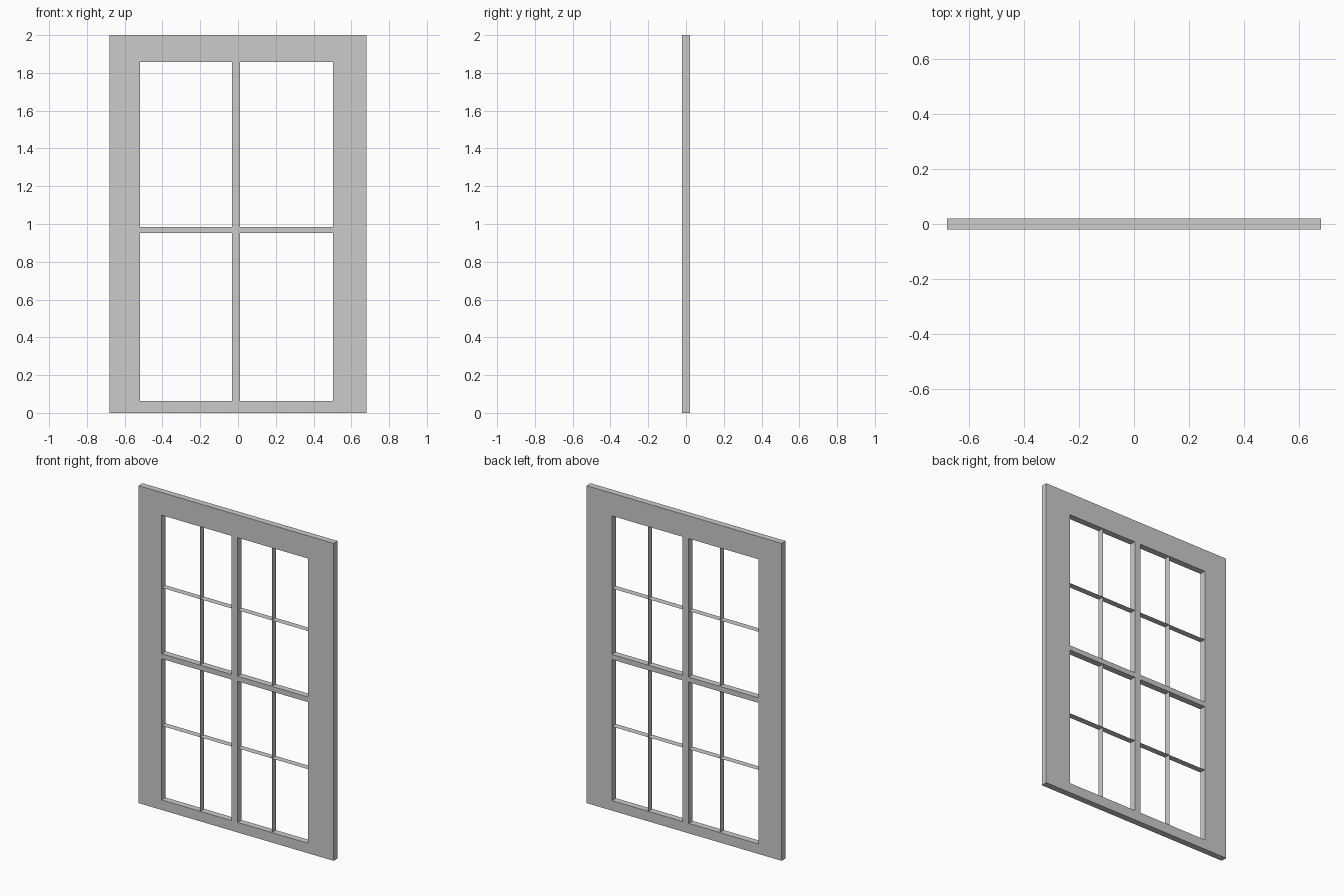
import bpy
import bmesh

if "Cube" in bpy.data.objects:
    bpy.data.objects.remove(bpy.data.objects["Cube"])

DEPTH = 0.04
X = [-0.68, -0.518, -0.032, 0.011, 0.502, 0.68]   # stile, pane, mullion, pane, stile
Z = [0.0, 0.063, 0.952, 0.984, 1.857, 2.0]        # rail, pane, transom, pane, rail
PANES = (1, 3)                                    # grid columns / rows left open
BAR_X = {1: -0.25, 3: 0.25}                       # upright glazing bar in each column
BAR_Z = {1: 0.53, 3: 1.40}                        # level glazing bar in each row


def add_object(name, bm):
    mesh = bpy.data.meshes.new(name)
    bm.to_mesh(mesh)
    bm.free()
    obj = bpy.data.objects.new(name, mesh)
    bpy.context.collection.objects.link(obj)
    return obj


# Window frame: flat grid with the four openings left out, thickened evenly
bm = bmesh.new()
grid = [[bm.verts.new((x, 0, z)) for z in Z] for x in X]
for i in range(len(X) - 1):
    for j in range(len(Z) - 1):
        if not (i in PANES and j in PANES):
            bm.faces.new((grid[i][j], grid[i + 1][j],
                          grid[i + 1][j + 1], grid[i][j + 1]))
frame = add_object("window_frame", bm)
solid = frame.modifiers.new("thickness", 'SOLIDIFY')
solid.thickness = DEPTH
solid.offset = 0


def glazing_bar(name, start, end):
    """Paper-thin strip set edge-on to the front, as deep as the frame."""
    bm = bmesh.new()
    h = DEPTH / 2
    (x0, z0), (x1, z1) = start, end
    bm.faces.new([bm.verts.new(p) for p in
                  ((x0, -h, z0), (x1, -h, z1), (x1, h, z1), (x0, h, z0))])
    add_object(name, bm)


# Crossed glazing bars in every opening
for i in PANES:
    for j in PANES:
        glazing_bar("upright_glazing_bar", (BAR_X[i], Z[j]), (BAR_X[i], Z[j + 1]))
        glazing_bar("level_glazing_bar", (X[i], BAR_Z[j]), (X[i + 1], BAR_Z[j]))
